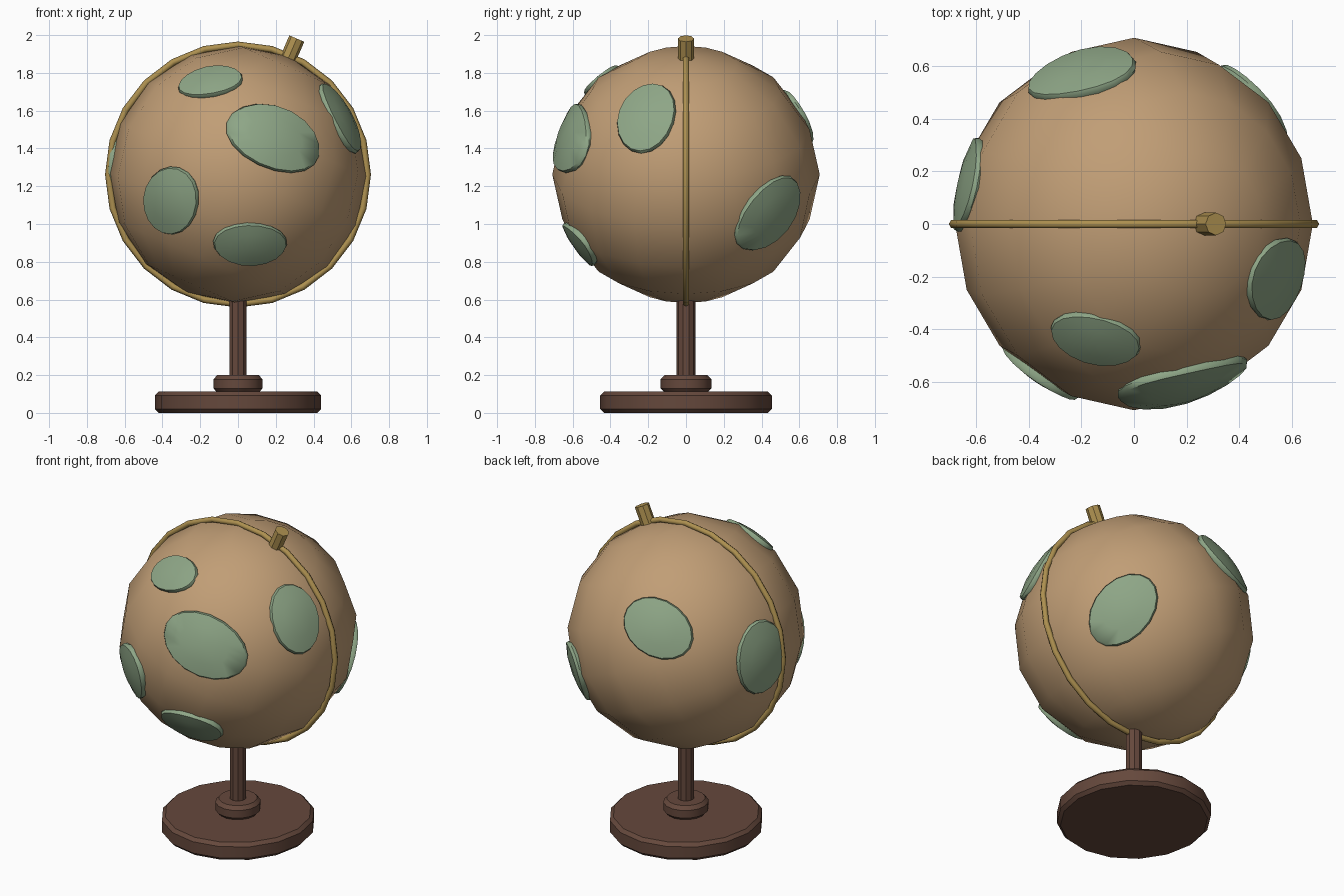
import bpy, bmesh, math
from mathutils import Vector, Matrix

if "Cube" in bpy.data.objects:
    bpy.data.objects.remove(bpy.data.objects["Cube"])

C = Vector((0, 0, 1.262))            # globe centre
R = Vector((0.68, 0.708, 0.68))      # globe radii
TILT = math.radians(23.4)


def material(name, rgb):
    m = bpy.data.materials.new(name)
    m.diffuse_color = (*rgb, 1)
    m.use_nodes = True
    m.node_tree.nodes["Principled BSDF"].inputs["Base Color"].default_value = m.diffuse_color
    return m


TAN = material("tan", (0.53, 0.34, 0.18))
GREEN = material("green", (0.27, 0.38, 0.24))
BRASS = material("brass", (0.42, 0.28, 0.08))
WOOD = material("wood", (0.13, 0.065, 0.045))


def finish(name, bm, mat, angle=35):
    bmesh.ops.recalc_face_normals(bm, faces=bm.faces[:])
    me = bpy.data.meshes.new(name)
    bm.to_mesh(me)
    bm.free()
    ob = bpy.data.objects.new(name, me)
    bpy.context.collection.objects.link(ob)
    me.materials.append(mat)
    bpy.ops.object.select_all(action='DESELECT')
    ob.select_set(True)
    bpy.context.view_layer.objects.active = ob
    bpy.ops.object.shade_smooth_by_angle(angle=math.radians(angle))
    return ob


def turned(name, profile, sides, mat, ysc=1.0, matrix=Matrix()):
    """Closed lathe from (radius, height) points, first vertex on +y."""
    bm = bmesh.new()
    rings = []
    for r, z in profile:
        rings.append([bm.verts.new((r * math.sin(2 * math.pi * i / sides),
                                    r * ysc * math.cos(2 * math.pi * i / sides), z))
                      for i in range(sides)])
    for a, b in zip(rings, rings[1:]):
        for i in range(sides):
            j = (i + 1) % sides
            bm.faces.new((a[i], a[j], b[j], b[i]))
    bm.faces.new(rings[0])
    bm.faces.new(rings[-1])
    bmesh.ops.transform(bm, matrix=matrix, verts=bm.verts[:])
    return finish(name, bm, mat)


# stand
turned("base", [(0.42, 0), (0.44, 0.02), (0.44, 0.092), (0.42, 0.112)], 16, WOOD, 1.033)
turned("collar", [(0.11, 0.108), (0.13, 0.13), (0.13, 0.178), (0.11, 0.2)], 16, WOOD, 1.03)
turned("post", [(0.048, 0.1), (0.048, 0.62)], 10, WOOD, 1.03)

# globe, tilted toward +x
tilt = Matrix.Rotation(TILT, 4, 'Y')
bm = bmesh.new()
bmesh.ops.create_uvsphere(bm, u_segments=16, v_segments=8, radius=1)
bmesh.ops.transform(bm, matrix=Matrix.Translation(C) @ Matrix.Diagonal((*R, 1)) @ tilt,
                    verts=bm.verts[:])
finish("globe", bm, TAN, 60)

# meridian ring in the xz plane
bm = bmesh.new()
N, M = 24, 6
ring = []
for i in range(N):
    t = 2 * math.pi * i / N
    ring.append([])
    for j in range(M):
        p = 2 * math.pi * j / M
        r = 0.686 + 0.018 * math.cos(p)
        ring[-1].append(bm.verts.new(C + Vector((r * math.cos(t), 0.018 * math.sin(p),
                                                 r * math.sin(t)))))
for i in range(N):
    for j in range(M):
        a, b = ring[i], ring[(i + 1) % N]
        bm.faces.new((a[j], b[j], b[(j + 1) % M], a[(j + 1) % M]))
finish("meridian_ring", bm, BRASS, 65)

# axis knob
turned("axis_knob", [(0.043, 0.66), (0.043, 0.784)], 8, BRASS, 1,
       Matrix.Translation(C) @ tilt)


def patch(name, centre, a, b, deg):
    """Thin oval that follows the globe; a, b half sizes, deg its turn."""
    n = Vector(centre).normalized()
    u = Vector((0, 0, 1)).cross(n).normalized()
    v = n.cross(u)
    th = math.radians(deg)
    e1 = u * math.cos(th) + v * math.sin(th)
    e2 = v * math.cos(th) - u * math.sin(th)
    bm = bmesh.new()

    def point(s, k, t):
        d = n * 0.69 + s * (a * math.cos(t) * e1 + b * math.sin(t) * e2)
        # direction on the ellipsoid, lifted by k; keeps oval size in projection
        q = Vector((d.x / R.x, d.y / R.y, d.z / R.z)).normalized()
        return bm.verts.new(C + Vector((q.x * R.x, q.y * R.y, q.z * R.z)) * k)

    S = 18
    rows = [[point(s, k, 2 * math.pi * i / S) for i in range(S)]
            for s, k in ((1.03, 0.95), (1.06, 0.99), (1.0, 1.01), (0.55, 1.014))]
    top = point(0, 1.015, 0)
    for r0, r1 in zip(rows, rows[1:]):
        for i in range(S):
            j = (i + 1) % S
            bm.faces.new((r0[i], r0[j], r1[j], r1[i]))
    for i in range(S):
        bm.faces.new((rows[-1][i], rows[-1][(i + 1) % S], top))
    bm.faces.new(rows[0])
    finish(name, bm, GREEN, 50)


# land patches: offset from globe centre, half sizes, turn
LAND = [
    ("front", (0.20, -0.63, 0.20), 0.27, 0.175, -20),
    ("front_left", (-0.375, -0.58, -0.147), 0.195, 0.16, 50),
    ("front_low", (0.065, -0.56, -0.367), 0.195, 0.13, -4),
    ("front_high", (-0.145, -0.43, 0.483), 0.175, 0.115, 10),
    ("right", (0.55, -0.21, 0.305), 0.21, 0.16, 90),
    ("back_right", (0.47, 0.455, -0.217), 0.24, 0.17, 48),
    ("back", (-0.21, 0.59, 0.30), 0.22, 0.16, -25),
    ("left", (-0.66, 0.155, 0.06), 0.23, 0.185, 90),
]
for name, c, a, b, deg in LAND:
    patch("land_" + name, c, a, b, deg)
